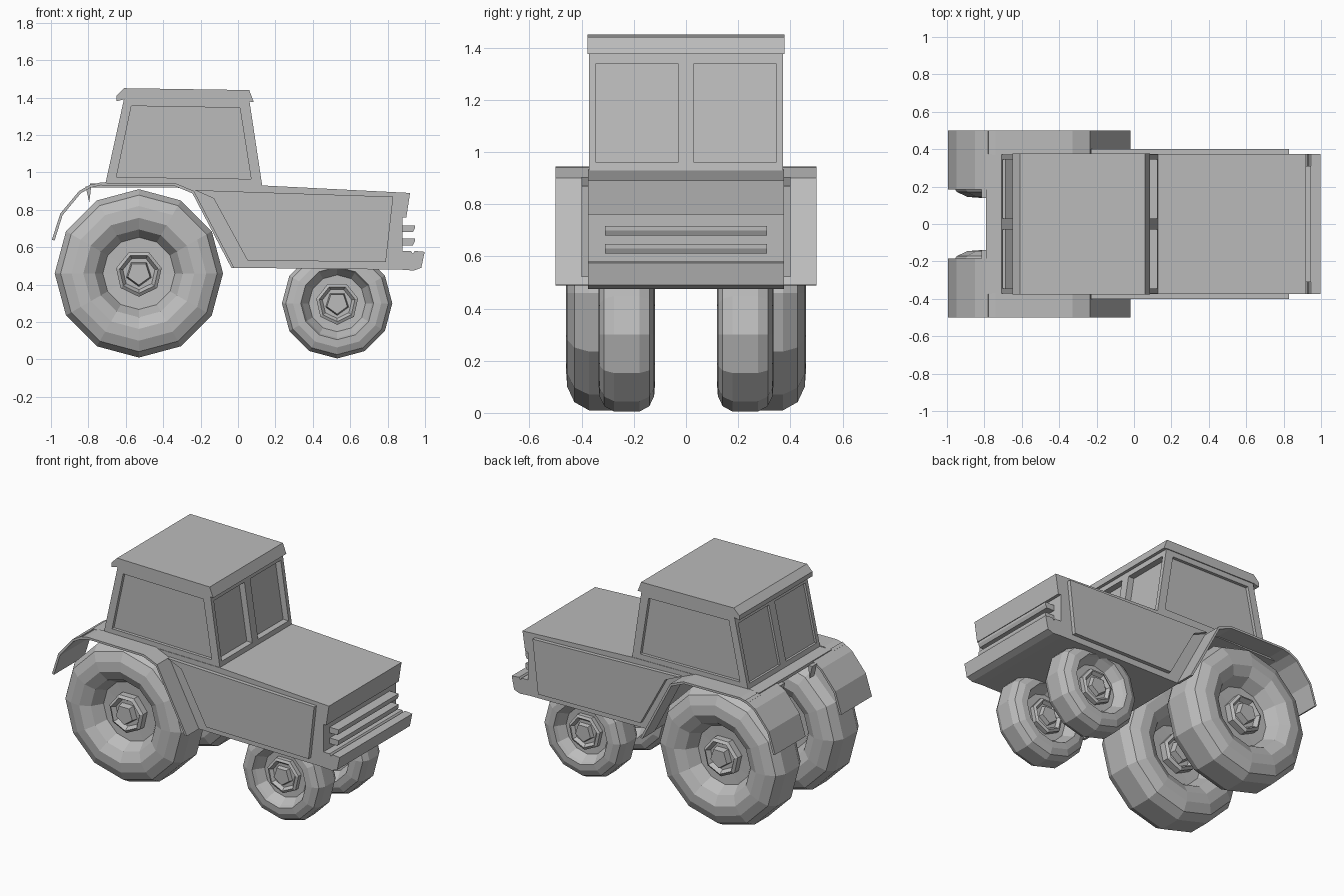
import bpy, bmesh, math

old = bpy.data.objects.get("Cube")
if old:
    bpy.data.objects.remove(old, do_unlink=True)

grey = bpy.data.materials.new("plain_grey")
grey.use_nodes = True
grey.diffuse_color = (0.5, 0.5, 0.5, 1)
grey.node_tree.nodes["Principled BSDF"].inputs["Base Color"].default_value = (0.5, 0.5, 0.5, 1)


def finish(name, bm):
    bmesh.ops.recalc_face_normals(bm, faces=bm.faces)
    mesh = bpy.data.meshes.new(name)
    bm.to_mesh(mesh)
    bm.free()
    mesh.materials.append(grey)
    obj = bpy.data.objects.new(name, mesh)
    bpy.context.collection.objects.link(obj)
    return obj


def prism(name, outline, y0, y1):
    """Side outline in x and z, extruded across y."""
    bm = bmesh.new()
    face = bm.faces.new([bm.verts.new((x, y0, z)) for x, z in outline])
    made = bmesh.ops.extrude_face_region(bm, geom=[face])["geom"]
    bmesh.ops.translate(bm, vec=(0, y1 - y0, 0),
                        verts=[v for v in made if isinstance(v, bmesh.types.BMVert)])
    return finish(name, bm)


def strip(name, path, thick, y0, y1):
    """Bent plate following a path, thickened towards the wheel."""
    cx, cz = -0.53, 0.46
    inner = []
    for x, z in path:
        d = math.hypot(x - cx, z - cz)
        inner.append((x - (x - cx) / d * thick, z - (z - cz) / d * thick))
    return prism(name, path + inner[::-1], y0, y1)


def lathe(name, profile, sides, centre):
    """Closed profile of (radius, offset) turned around a sideways axle."""
    bm = bmesh.new()
    rings = []
    for r, off in profile:
        if r == 0:
            rings.append([bm.verts.new((centre[0], centre[1] + off, centre[2]))] * sides)
            continue
        ring = []
        for i in range(sides):
            a = math.tau * i / sides
            ring.append(bm.verts.new((centre[0] + r * math.sin(a), centre[1] + off,
                                      centre[2] - r * math.cos(a))))
        rings.append(ring)
    for a, b in zip(rings, rings[1:]):
        for i in range(sides):
            j = (i + 1) % sides
            quad = list(dict.fromkeys([a[i], a[j], b[j], b[i]]))
            bm.faces.new(quad)
    return finish(name, bm)


def cut(target, cutter):
    mod = target.modifiers.new("cut", "BOOLEAN")
    mod.operation = "DIFFERENCE"
    mod.solver = "EXACT"
    mod.object = cutter
    bpy.context.view_layer.objects.active = target
    bpy.ops.object.modifier_apply(modifier=mod.name)
    bpy.data.objects.remove(cutter, do_unlink=True)


def wheel(name, centre, R, half, rim, hub):
    # Tyre and dished rim, the same on both faces
    outer = [(0, 0.3 * half), (rim * 0.82, 0.35 * half), (rim, 0.8 * half),
             (R * 0.66, half), (R * 0.8, half * 0.97), (R * 0.93, half * 0.8), (R, half * 0.45)]
    lathe(name + "_tyre", outer + [(r, -o) for r, o in outer[::-1]], 12, centre)
    # Stepped hub
    step = [(0, 0.5 * half), (hub * 0.7, 0.5 * half), (hub * 0.85, 0.68 * half), (hub, 0.6 * half)]
    lathe(name + "_hub", step + [(r, -o) for r, o in step[::-1]], 7, centre)
    cap = [(0, 0.75 * half), (hub * 0.5, 0.75 * half), (hub * 0.58, 0.45 * half)]
    lathe(name + "_hub_cap", cap + [(r, -o) for r, o in cap[::-1]], 5, centre)


# Bonnet and chassis, with the arch over the rear wheels
prism("body", [(-0.71, 0.94), (0.13, 0.93), (0.92, 0.89), (0.9, 0.76), (0.88, 0.76),
               (0.88, 0.48), (-0.03, 0.49), (-0.24, 0.9), (-0.33, 0.92),
               (-0.79, 0.92), (-0.79, 0.94)], -0.375, 0.375)

# Cab with recessed windows
cab = prism("cab", [(-0.71, 0.935), (-0.61, 1.39), (0.06, 1.39), (0.13, 0.925)], -0.372, 0.372)
side_window = [(-0.65, 0.975), (-0.57, 1.355), (0.01, 1.345), (0.07, 0.965)]
for s in (-1, 1):
    cut(cab, prism("window_cutter", side_window, s * 0.352, s * 0.45))
    y0, y1 = sorted((s * 0.03, s * 0.345))
    cut(cab, prism("window_cutter", [(0.085, 0.96), (0.026, 1.34), (0.2, 1.34), (0.2, 0.96)], y0, y1))
    cut(cab, prism("window_cutter", [(-0.688, 0.97), (-0.606, 1.34), (-0.8, 1.34), (-0.8, 0.97)], y0, y1))

prism("roof", [(-0.65, 1.38), (-0.65, 1.41), (-0.61, 1.45), (0.06, 1.44),
               (0.085, 1.375), (0.05, 1.38), (-0.61, 1.39)], -0.378, 0.378)

# Bumper and grille bars
prism("bumper", [(0.87, 0.48), (0.87, 0.58), (0.925, 0.58), (0.935, 0.565), (0.945, 0.58),
                 (0.998, 0.575), (0.98, 0.49), (0.94, 0.475)], -0.375, 0.375)
for z in (0.61, 0.68):
    prism("grille_bar", [(0.87, z), (0.935, z), (0.945, z + 0.02), (0.945, z + 0.037),
                         (0.87, z + 0.037)], -0.31, 0.31)

front_run = [(-0.02, 0.49), (-0.235, 0.9), (-0.33, 0.94), (-0.74, 0.945), (-0.8, 0.93)]
rear_run = [(-0.78, 0.94), (-0.85, 0.9), (-0.95, 0.78), (-0.995, 0.64)]
for s, side in ((-1, "right"), (1, "left")):
    # Raised bonnet side panel
    prism(side + "_side_panel", [(-0.23, 0.905), (0.83, 0.87), (0.79, 0.52), (0.05, 0.53),
                                 (-0.13, 0.86)], s * 0.37, s * 0.4)
    # Rear fender, wider behind the cab
    strip(side + "_fender", front_run, 0.015, s * 0.37, s * 0.5)
    strip(side + "_fender_tail", rear_run, 0.015, s * 0.185, s * 0.5)
    prism(side + "_fender_lip", [(-0.815, 0.925), (-0.795, 0.84), (-0.785, 0.925)], s * 0.14, s * 0.19)
    # Wheels
    wheel(side + "_rear_wheel", (-0.53, s * 0.3, 0.46), 0.45, 0.16, 0.235, 0.125)
    wheel(side + "_front_wheel", (0.53, s * 0.227, 0.3), 0.295, 0.108, 0.185, 0.115)
